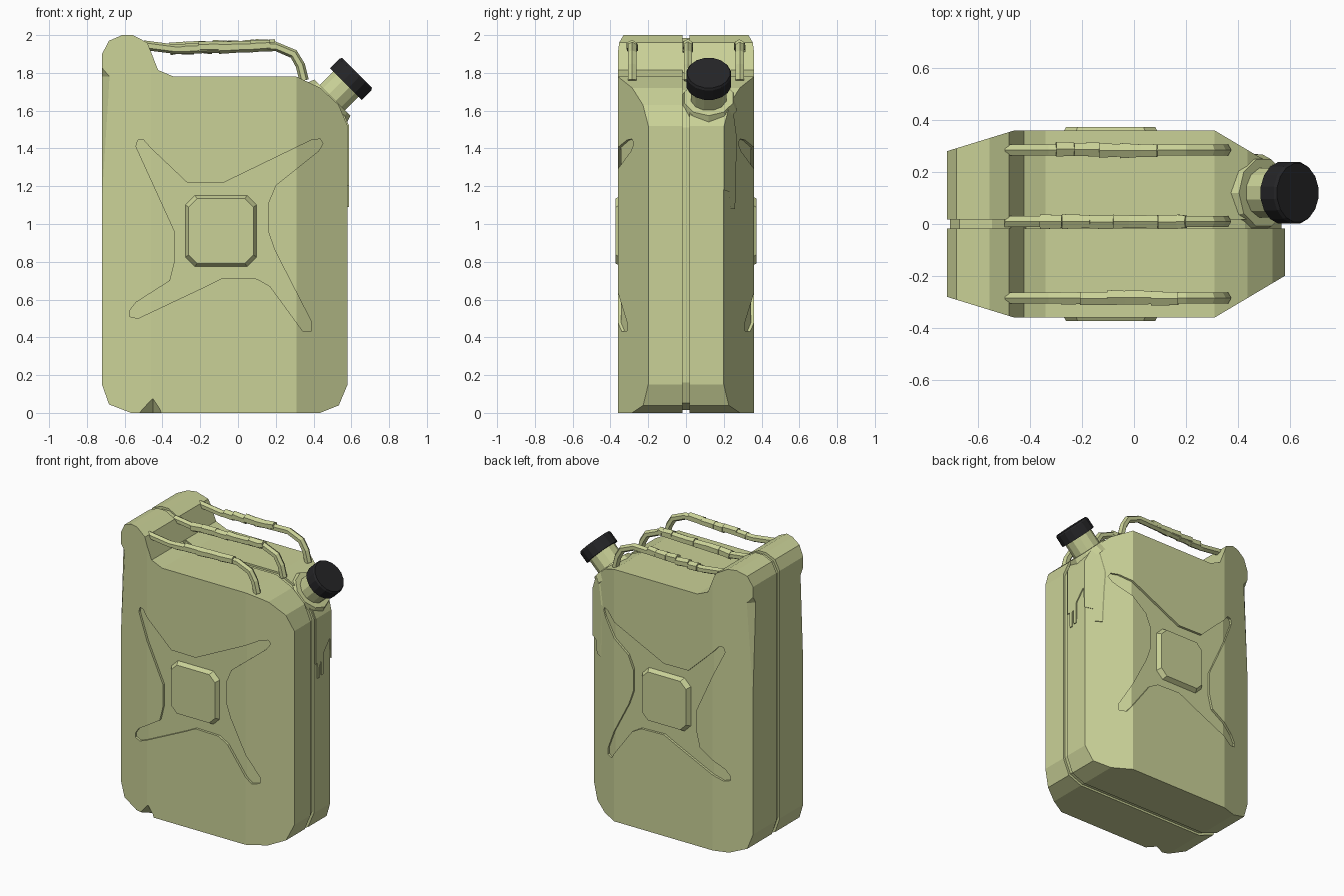
import bpy, bmesh, math, random
from mathutils import Vector, Matrix

if "Cube" in bpy.data.objects:
    bpy.data.objects.remove(bpy.data.objects["Cube"])

random.seed(4)


def material(name, rgb):
    m = bpy.data.materials.new(name)
    m.diffuse_color = (*rgb, 1)
    m.use_nodes = True
    m.node_tree.nodes["Principled BSDF"].inputs["Base Color"].default_value = m.diffuse_color
    return m


OLIVE = material("pale olive paint", (0.59, 0.64, 0.31))
BLACK = material("black rubber", (0.018, 0.018, 0.02))


def finish(name, bm, mat=OLIVE):
    bmesh.ops.recalc_face_normals(bm, faces=bm.faces)
    me = bpy.data.meshes.new(name)
    bm.to_mesh(me)
    bm.free()
    ob = bpy.data.objects.new(name, me)
    bpy.context.collection.objects.link(ob)
    me.materials.append(mat)
    return ob


def prism(name, pts, a, b, plane, taper=1.0):
    """Outline in a plane, extruded from a to b along the third axis."""
    put = {"xz": lambda u, w, t: (u, t, w),
           "xy": lambda u, w, t: (u, w, t),
           "yz": lambda u, w, t: (t, u, w)}[plane]
    cu = (min(p[0] for p in pts) + max(p[0] for p in pts)) / 2
    cw = (min(p[1] for p in pts) + max(p[1] for p in pts)) / 2
    bm = bmesh.new()
    r0 = [bm.verts.new(put(u, w, a)) for u, w in pts]
    r1 = [bm.verts.new(put(cu + (u - cu) * taper, cw + (w - cw) * taper, b)) for u, w in pts]
    n = len(pts)
    for i in range(n):
        j = (i + 1) % n
        bm.faces.new((r0[i], r0[j], r1[j], r1[i]))
    bm.faces.new(r0)
    bm.faces.new(r1)
    return finish(name, bm)


def hull(name, pts):
    bm = bmesh.new()
    for p in pts:
        bm.verts.new(p)
    bmesh.ops.convex_hull(bm, input=bm.verts)
    return finish(name, bm)


def boolean(ob, cutter, op="DIFFERENCE"):
    m = ob.modifiers.new("cut", "BOOLEAN")
    m.operation, m.object, m.solver = op, cutter, "EXACT"
    bpy.context.view_layer.objects.active = ob
    bpy.ops.object.modifier_apply(modifier=m.name)
    bpy.data.objects.remove(cutter)


def scaled_copy(ob, sx, sy, sz=1.0):
    c = ob.copy()
    c.data = ob.data.copy()
    c.data.transform(Matrix.Diagonal((sx, sy, sz, 1)))
    bpy.context.collection.objects.link(c)
    return c


def tube(name, path, radii, y, sides=6):
    """Tube along a path in the xz plane at depth y."""
    bm = bmesh.new()
    rings = []
    for i, (x, z) in enumerate(path):
        p, q = path[max(i - 1, 0)], path[min(i + 1, len(path) - 1)]
        t = Vector((q[0] - p[0], 0, q[1] - p[1])).normalized()
        n = Vector((-t.z, 0, t.x))
        rings.append([bm.verts.new(Vector((x, y, z)) + radii[i] * (
            n * math.cos(k * math.tau / sides) + Vector((0, 1, 0)) * math.sin(k * math.tau / sides)))
            for k in range(sides)])
    for a, b in zip(rings, rings[1:]):
        for k in range(sides):
            j = (k + 1) % sides
            bm.faces.new((a[k], a[j], b[j], b[k]))
    bm.faces.new(rings[0])
    bm.faces.new(rings[-1])
    return finish(name, bm)


# Body: side profile crossed with a plan that narrows at both ends
profile = [(-.72, .15), (-.683, .045), (-.566, 0), (.434, 0), (.534, .04), (.58, .15),
           (.58, 1.52), (.533, 1.63), (.437, 1.72), (.31, 1.78), (-.34, 1.78), (-.423, 1.815),
           (-.48, 1.96), (-.556, 2), (-.614, 2), (-.683, 1.97), (-.72, 1.9)]
half_plan = [(-.78, .2615), (-.46, .36), (.31, .36), (.64, .164)]
plan = half_plan + [(x, -y) for x, y in reversed(half_plan)]
body = prism("can_body", profile, -.5, .5, "xz")
boolean(body, prism("plan", plan, -1, 3, "xy"), "INTERSECT")

# Spill running down from the spout: thin plate following the body
drip = [(.03, 1.62), (.03, 1.2), (.05, 1.2), (.055, 1.09), (.075, 1.09), (.08, 1.2), (.09, 1.2),
        (.095, 1.1), (.115, 1.1), (.12, 1.25), (.19, 1.33), (.2, 1.18), (.23, 1.17), (.235, 1.08),
        (.26, 1.08), (.265, 1.3), (.27, 1.45), (.25, 1.6), (.2, 1.68)]
spill = prism("spilled_drips", drip, .3, 1, "yz")
boolean(spill, scaled_copy(body, 1.013, 1.013), "INTERSECT")
boolean(spill, scaled_copy(body, .997, .997))

# Pressed X on both sides, following the surface
cross = [(-.54, 1.41), (-.53, 1.445), (-.5, 1.445), (-.46, 1.4), (-.27, 1.22), (-.08, 1.217),
         (.06, 1.285), (.39, 1.445), (.435, 1.45), (.45, 1.425), (.425, 1.385), (.2, 1.205),
         (.16, 1.11), (.16, .96), (.195, .86), (.39, .48), (.39, .435), (.345, .43), (.17, .67),
         (.1, .71), (-.08, .715), (-.17, .67), (-.53, .5), (-.575, .51), (-.575, .54),
         (-.54, .585), (-.36, .7), (-.335, .8), (-.335, .96)]
recess = prism("recess", cross, -.5, .5, "xz")
boolean(recess, scaled_copy(body, 1, .955))
boolean(body, recess)

# Seam groove around the middle
groove = prism("groove", [(-1, -1), (1, -1), (1, 3), (-1, 3)], -.018, .018, "xz")
core = [(-.07 + (x + .07) * .98, .95 + (z - .95) * .985) for x, z in profile]
boolean(groove, prism("core", core, -.1, .1, "xz"))
boolean(body, groove)

# Pinched corners below the head, and the notch at the foot
for s in (-1, 1):
    boolean(body, hull("pinch", [(-.68, s * .292, 1.78), (-.72, s * .25, 1.78), (-.721, s * .281, 1.1),
                                 (-.76, s * .33, 1.8), (-.721, s * .281, 1.83)]))
boolean(body, hull("notch", [(-.53, -.4, -.02), (-.4, -.4, -.02), (-.45, -.4, .13),
                             (-.53, -.33, -.02), (-.4, -.345, -.02), (-.45, -.29, -.02)]))

# Raised square plates in the middle of each X
r, c = .19, .05
plate = [(-r + c, -r), (r - c, -r), (r, -r + c), (r, r - c), (r - c, r), (-r + c, r), (-r, r - c), (-r, -r + c)]
plate = [(u - .09, w + .963) for u, w in plate]
for name, s in (("front_plate", -1), ("back_plate", 1)):
    prism(name, plate, s * .34, s * .374, "xz", .9)

# Three handles with uneven wrapping
handle = [(-.5, 1.947), (-.33, 1.925), (.2, 1.94), (.295, 1.9), (.33, 1.84), (.35, 1.76)]
for name, y, x0, x1 in (("front", -.285, -.28, .2), ("middle", .01, -.36, .2), ("back", .285, -.3, .1)):
    tube(name + "_handle", handle, [.025] * 6, y)
    x, i = x0, 1
    while x < x1 - .03:
        w = random.uniform(.06, .11)
        z = 1.93 + .018 * (x - x0) / (x1 - x0)
        tube(f"{name}_handle_wrap_{i}",
             [(x, z + random.uniform(-.004, .006)), (min(x + w, x1), z + random.uniform(-.004, .008))],
             [random.uniform(.027, .034), random.uniform(.026, .031)], y + random.uniform(-.003, .003))
        x, i = x + w, i + 1

# Spout leaning 45 degrees: collar, neck and cap
AXIS = Vector((1, 0, 1)).normalized()
TOP = Vector((.63, .12, 1.80))


def spout(name, d0, d1, r0, r1, sides, mat=OLIVE):
    bm = bmesh.new()
    mid = TOP - AXIS * (d0 + d1) / 2
    rot = Matrix.Rotation(math.pi / 4, 4, "Y") @ Matrix.Rotation(math.pi / sides, 4, "Z")
    bmesh.ops.create_cone(bm, cap_ends=True, segments=sides, radius1=r0, radius2=r1,
                          depth=d0 - d1, matrix=Matrix.Translation(mid) @ rot)
    finish(name, bm, mat)


spout("spout_collar", .24, .185, .155, .135, 10)
spout("spout_neck", .24, .075, .098, .098, 12)
spout("spout_cap", .083, .012, .121, .121, 16, BLACK)
spout("spout_cap_top", .012, 0, .121, .114, 16, BLACK)
